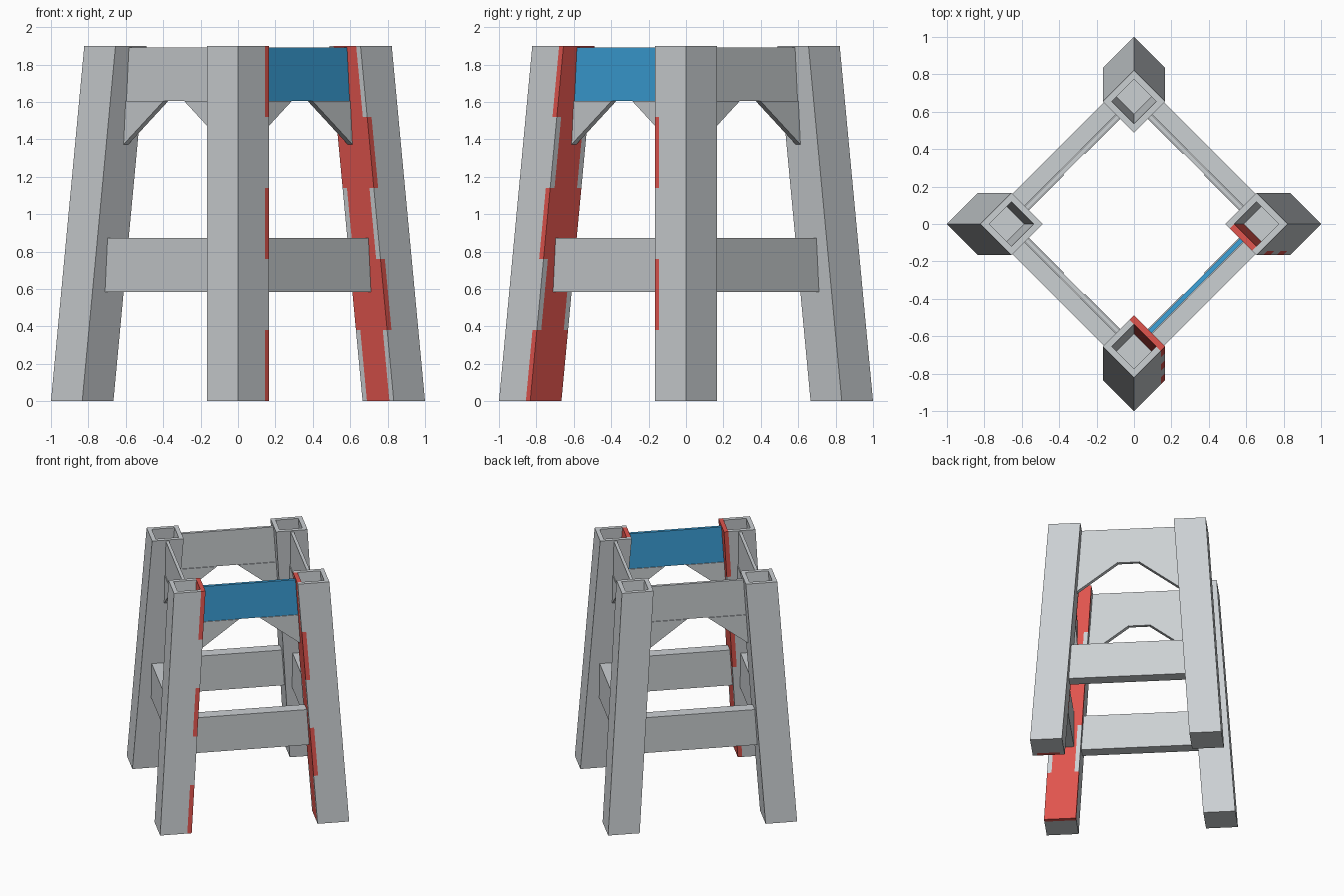
import bpy
import bmesh
from math import radians, sqrt
from mathutils import Matrix

if "Cube" in bpy.data.objects:
    bpy.data.objects.remove(bpy.data.objects["Cube"])


def material(name, rgb):
    mat = bpy.data.materials.new(name)
    mat.use_nodes = True
    color = (*rgb, 1)
    mat.diffuse_color = color
    mat.node_tree.nodes["Principled BSDF"].inputs["Base Color"].default_value = color
    return mat


GREY = material("light_grey", (0.60, 0.63, 0.65))
RED = material("red", (0.75, 0.09, 0.075))
BLUE = material("blue", (0.045, 0.36, 0.70))

HEIGHT = 1.9
HALF = 0.118       # half the side of a leg
BOARD = 0.033      # board thickness of a leg
FOOT = 0.833       # distance of a foot from the middle
LEAN = 0.0937      # inward lean per unit of height
FINGERS = 5


def turn(degrees):
    return Matrix.Rotation(radians(degrees), 4, 'Z')


def board(name, profile, inner, outer, matrix, mat):
    """Extrude a (sideways, height) outline along local x, then place it."""
    bm = bmesh.new()
    face = bm.faces.new([bm.verts.new((inner, u, z)) for u, z in profile])
    grown = bmesh.ops.extrude_face_region(bm, geom=[face])["geom"]
    new = [v for v in grown if isinstance(v, bmesh.types.BMVert)]
    bmesh.ops.translate(bm, verts=new, vec=(outer - inner, 0, 0))
    bm.transform(matrix)
    bmesh.ops.recalc_face_normals(bm, faces=bm.faces)
    mesh = bpy.data.meshes.new(name)
    bm.to_mesh(mesh)
    bm.free()
    mesh.materials.append(mat)
    obj = bpy.data.objects.new(name, mesh)
    bpy.context.collection.objects.link(obj)
    return obj


def finger_outline(parity):
    """Toothed outline of a finger-jointed leg board."""
    step = HEIGHT / FINGERS
    side = []
    for i in range(FINGERS):
        w = HALF if i % 2 == parity else HALF - BOARD
        side += [(w, i * step), (w, (i + 1) * step)]
    return side + [(-u, z) for u, z in reversed(side)]


def leg_edge(z):
    """Sideways position of the leg surface at a height, just inside it."""
    return (FOOT - LEAN * z) / sqrt(2) - HALF + 0.004


def rail_outline(low, high):
    a, b = leg_edge(low), leg_edge(high)
    return [(-a, low), (a, low), (b, high), (-b, high)]


# Leaning hollow legs, each a box of four finger-jointed boards
shear = Matrix.Translation((FOOT, 0, 0))
shear[0][2] = -LEAN
red_walls = {("left_leg", 2), ("front_leg", 1)}
for k, leg in enumerate(("left_leg", "back_leg", "right_leg", "front_leg")):
    place = turn(90 * k) @ shear
    for j in range(4):
        mat = RED if (leg, j) in red_walls else GREY
        board(f"{leg}_board_{j + 1}", finger_outline(1 - j % 2), HALF - BOARD, HALF,
              place @ turn(45 + 90 * j), mat)
    # Plugs closing the bottom and the hollow below the top
    r = HALF - BOARD
    for part, low, high in (("bottom_plug", 0, 0.03), ("inner_floor", 1.32, 1.35)):
        board(f"{leg}_{part}", [(-r, low), (r, low), (r, high), (-r, high)],
              -r, r, place @ turn(45), GREY)

# Lower rails, upper panels and corner gussets on each side
RAIL_LOW, RAIL_HIGH = 0.585, 0.872
PANEL_LOW, PANEL_HIGH, GUSSET_LOW = 1.605, 1.89, 1.37
sides = ("front_left", "back_left", "back_right", "front_right")
for k, side in enumerate(sides):
    place = turn(90 * k - 45)
    board(f"{side}_rail", rail_outline(RAIL_LOW, RAIL_HIGH), 0.481, 0.573, place, GREY)
    board(f"{side}_panel", rail_outline(PANEL_LOW, PANEL_HIGH), 0.455, 0.479, place,
          BLUE if side == "front_left" else GREY)
    for s, end in ((1, "a"), (-1, "b")):
        outline = [(s * 0.078, PANEL_LOW), (s * leg_edge(PANEL_LOW), PANEL_LOW),
                   (s * leg_edge(GUSSET_LOW), GUSSET_LOW)]
        board(f"{side}_gusset_{end}", outline, 0.449, 0.485, place, GREY)
